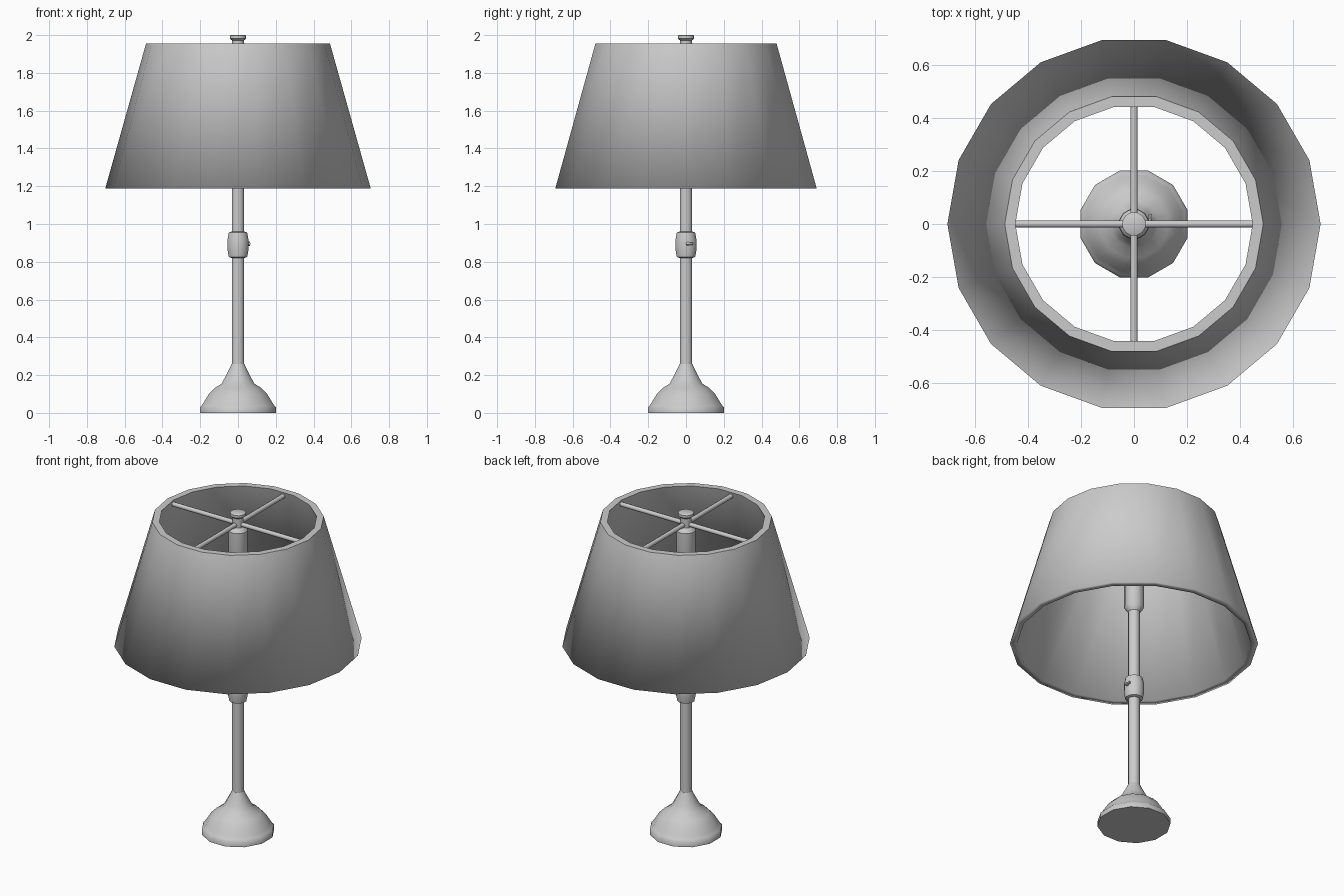
import bpy, bmesh, math
from mathutils import Matrix, Vector

cube = bpy.data.objects.get("Cube")
if cube:
    bpy.data.objects.remove(cube)

# Single plain grey finish
GREY = (0.6, 0.6, 0.6, 1)
mat = bpy.data.materials.new("plain_grey")
mat.use_nodes = True
mat.diffuse_color = GREY
mat.node_tree.nodes["Principled BSDF"].inputs["Base Color"].default_value = GREY


def finish(bm, name, angle):
    bmesh.ops.recalc_face_normals(bm, faces=bm.faces)
    for f in bm.faces:
        f.smooth = True
    for e in bm.edges:
        if len(e.link_faces) == 2 and e.calc_face_angle() > math.radians(angle):
            e.smooth = False
    me = bpy.data.meshes.new(name)
    bm.to_mesh(me)
    bm.free()
    me.materials.append(mat)
    ob = bpy.data.objects.new(name, me)
    bpy.context.collection.objects.link(ob)
    return ob


def lathe(name, profile, sides, turn=0.0, closed=False, angle=40):
    """Spin (radius, z) points round the z axis; open profiles get end caps."""
    bm = bmesh.new()
    rings = []
    for r, z in profile:
        rings.append([bm.verts.new((r * math.cos(a), r * math.sin(a), z))
                      for a in (2 * math.pi * (i + turn) / sides for i in range(sides))])
    pairs = list(zip(rings, rings[1:]))
    if closed:
        pairs.append((rings[-1], rings[0]))
    else:
        bm.faces.new(rings[0])
        bm.faces.new(rings[-1])
    for a, b in pairs:
        for i in range(sides):
            j = (i + 1) % sides
            bm.faces.new((a[i], a[j], b[j], b[i]))
    return finish(bm, name, angle)


def rod(name, start, end, radius, sides=8):
    a, b = Vector(start), Vector(end)
    bm = bmesh.new()
    spin = (b - a).to_track_quat('Z', 'Y').to_matrix().to_4x4()
    bmesh.ops.create_cone(bm, cap_ends=True, segments=sides, radius1=radius, radius2=radius,
                          depth=(b - a).length, matrix=Matrix.Translation((a + b) / 2) @ spin)
    return finish(bm, name, 50)


# Foot and stem
lathe("base", [(0.208, 0), (0.208, 0.03), (0.198, 0.04), (0.185, 0.06), (0.16, 0.1),
               (0.13, 0.13), (0.09, 0.155), (0.07, 0.19), (0.046, 0.235), (0.035, 0.26)],
      12, 0.5, angle=50)
lathe("stem", [(0.034, 0.24), (0.034, 1.42)], 12, 0.5)

# Adjusting collar with its small key
lathe("collar", [(0.036, 0.82), (0.05, 0.825), (0.058, 0.865), (0.058, 0.915),
                 (0.05, 0.955), (0.036, 0.96)], 12, 0.5, angle=50)
rod("key_shaft", (0.04, 0.01, 0.895), (0.064, 0.01, 0.895), 0.012)
rod("key_handle", (0.061, 0, 0.895), (0.061, 0.036, 0.895), 0.007, 6)

# Lamp socket and top knob
lathe("socket", [(0.034, 1.39), (0.056, 1.42), (0.056, 1.89), (0.034, 1.915)], 12, 0.5)
lathe("top_knob", [(0.033, 1.9), (0.033, 1.972), (0.045, 1.982), (0.045, 1.997),
                   (0.04, 2.0)], 12, 0.5)

# Shade support arms
for i, label in enumerate(("left", "back", "right", "front")):
    d = Vector((math.cos(i * math.pi / 2), math.sin(i * math.pi / 2), 0))
    rod("shade_arm_" + label, d * 0.02 + Vector((0, 0, 1.93)),
        d * 0.448 + Vector((0, 0, 1.93)), 0.014)

# Thick tapered shade, softly shaded with a crisp top rim
shade = lathe("lampshade", [(0.703, 1.187), (0.487, 1.955), (0.447, 1.955), (0.663, 1.187)],
              18, closed=True, angle=180)
for e in shade.data.edges:
    if all(shade.data.vertices[v].co.z > 1.9 for v in e.vertices):
        e.use_edge_sharp = True
